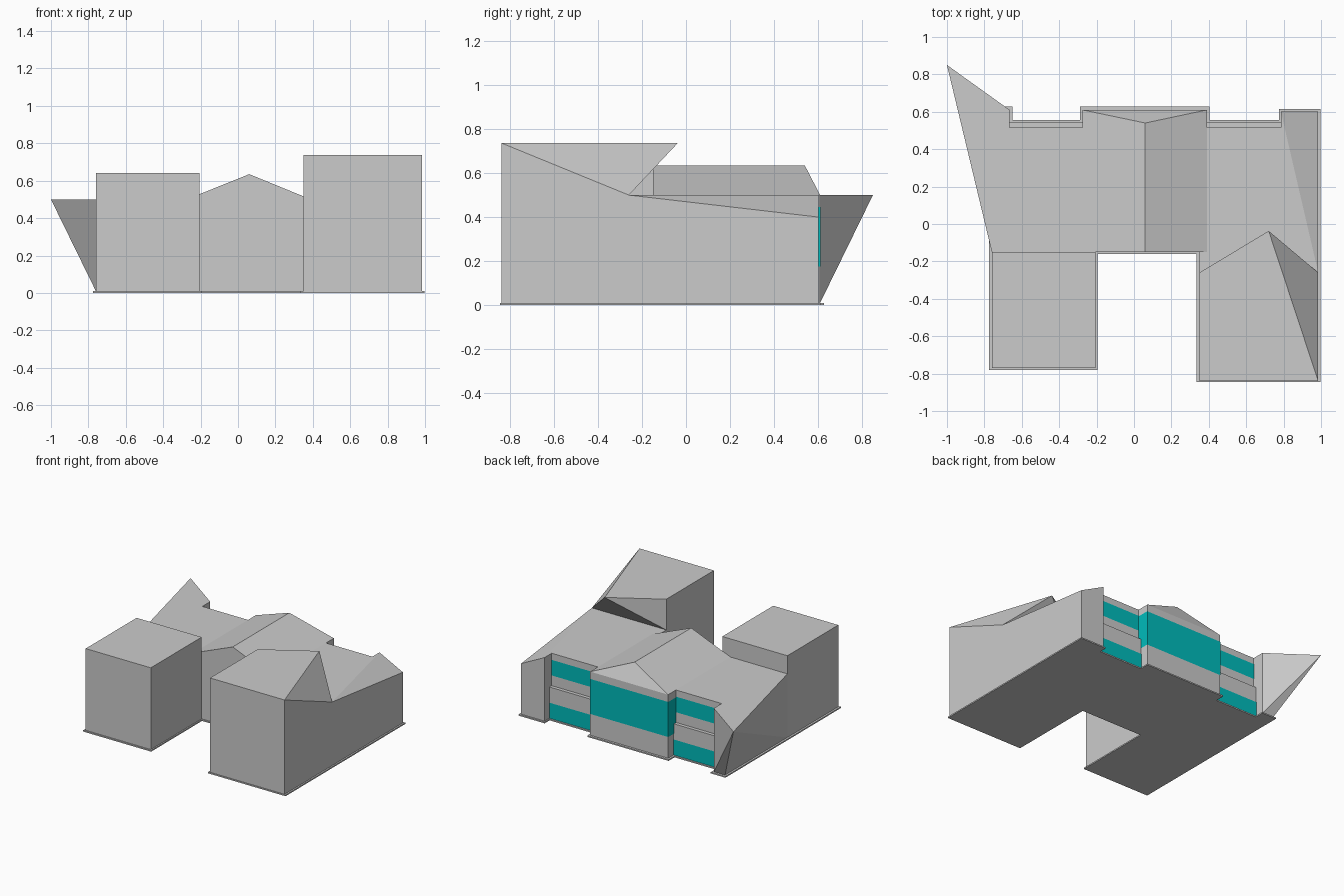
import bpy, bmesh

if "Cube" in bpy.data.objects:
    bpy.data.objects.remove(bpy.data.objects["Cube"])

G = 0.01      # slab top
E = 0.5       # eaves height


def make(name, polys, mat=None):
    """One object from a list of polygons, welded together."""
    bm = bmesh.new()
    for p in polys:
        bm.faces.new([bm.verts.new(v) for v in p])
    bmesh.ops.remove_doubles(bm, verts=bm.verts, dist=1e-5)
    bmesh.ops.recalc_face_normals(bm, faces=bm.faces)
    me = bpy.data.meshes.new(name)
    bm.to_mesh(me)
    bm.free()
    ob = bpy.data.objects.new(name, me)
    bpy.context.collection.objects.link(ob)
    if mat:
        me.materials.append(mat)
    return ob


def walls(path, z0=G):
    """Vertical quads under a path of (x, y, top z)."""
    out = []
    for a, b in zip(path, path[1:]):
        if a[:2] != b[:2]:
            out.append([(a[0], a[1], z0), (b[0], b[1], z0), b, a])
    return out


def prism(outline, z0, z1):
    """Closed vertical extrusion of a plan outline."""
    top = [(x, y, z1) for x, y in outline]
    return walls(top + top[:1], z0) + [top, [(x, y, z0) for x, y in outline]]


def rect(x0, x1, y0, y1):
    return [(x0, y0), (x1, y0), (x1, y1), (x0, y1)]


def at(z, pts):
    return [(x, y, z) for x, y in pts]


glass = bpy.data.materials.new("window_cyan")
glass.diffuse_color = (0.0, 0.5, 0.5, 1)
glass.use_nodes = True
glass.node_tree.nodes["Principled BSDF"].inputs["Base Color"].default_value = glass.diffuse_color

# Floor slab following the whole plan
make("floor_slab", prism([
    (-.775, -.78), (-.195, -.78), (-.195, -.16), (.335, -.16), (.335, -.845),
    (.997, -.845), (.997, .615), (.775, .615), (.775, .555), (.403, .555),
    (.403, .627), (-.29, .627), (-.29, .555), (-.65, .555), (-.65, .627),
    (-.775, .627)], 0, G))

# Left front wing: plain flat-topped block
make("left_wing", prism(rect(-.76, -.205, -.77, -.15), G, .64))

# Right wing, with its raised roof folding down to the rear
A, B, C, D = at(.737, [(.35, -.84), (.985, -.84), (.72, -.037), (.35, -.26)])
Er, Dl = (.985, -.26, E), (.35, -.26, E)
make("right_wing", walls([(.35, -.15, E), Dl, D, A, B, Er, (.985, .602, .4),
                          (.785, .602, E), (.785, .515, E)])
     + [[A, B, C, D], [B, Er, C], [D, C, Dl], [C, Er, Dl]])

# Right flat roof with the dropped outer corner
make("right_roof", [
    at(E, [(.35, -.26), (.985, -.26), (.785, .602), (.785, .515),
           (.39, .515), (.39, -.15), (.35, -.15)]),
    [Er, (.985, .602, .4), (.785, .602, E)]])

# Central hall: gabled front, hipped back
R0, R1 = (.06, -.15, .635), (.06, .54, .635)
L0, L1 = (-.275, -.15, E), (-.275, .61, E)
S0, S1 = (.39, -.15, E), (.39, .61, E)
make("central_hall", walls([(.39, .515, E), S1, L1, (-.275, .515, E)])
     + [[L0, R0, R1, L1], [S0, S1, R1, R0], [L1, R1, S1],
        [(-.205, -.15, G), (.35, -.15, G), (.35, -.15, E), S0, R0, L0,
         (-.205, -.15, E)]])

# Left flat roof running out to a pointed, outward leaning corner
P = (-1, .85, E)
n_top, n_bot = (-.665, .61, E), (-.665, .61, G)
foot, fb, ft = (-.76, .61, G), (-.76, -.15, G), (-.76, -.15, E)
make("left_roof_and_point", [
    [ft, L0, (-.275, .515, E), (-.665, .515, E), n_top, P],
    [P, n_top, n_bot], [P, n_bot, foot], [P, foot, fb], [P, fb, ft]]
    + walls([(-.665, .515, E), n_top]))

# Recessed rear bays: upper wall, stepped lower wall, two window bands
for side, x0, x1 in (("left", -.665, -.275), ("right", .39, .785)):
    make(side + "_bay_upper_wall",
         walls([(x0, .515, E), (x1, .515, E)], .25))
    make(side + "_bay_lower_wall",
         walls([(x0, .542, .25), (x1, .542, .25)])
         + [at(.25, rect(x0, x1, .515, .542))])
    for part, y, z0, z1 in (("upper", .517, .33, .45), ("lower", .544, G, .13)):
        make(f"{side}_bay_{part}_window",
             walls([(x0, y, z1), (x1, y, z1)], z0), glass)

# Wide window band wrapping the central hall's back
make("hall_window", walls(at(.445, [(.392, .517), (.392, .612), (-.277, .612),
                                    (-.277, .517)]), .175), glass)
